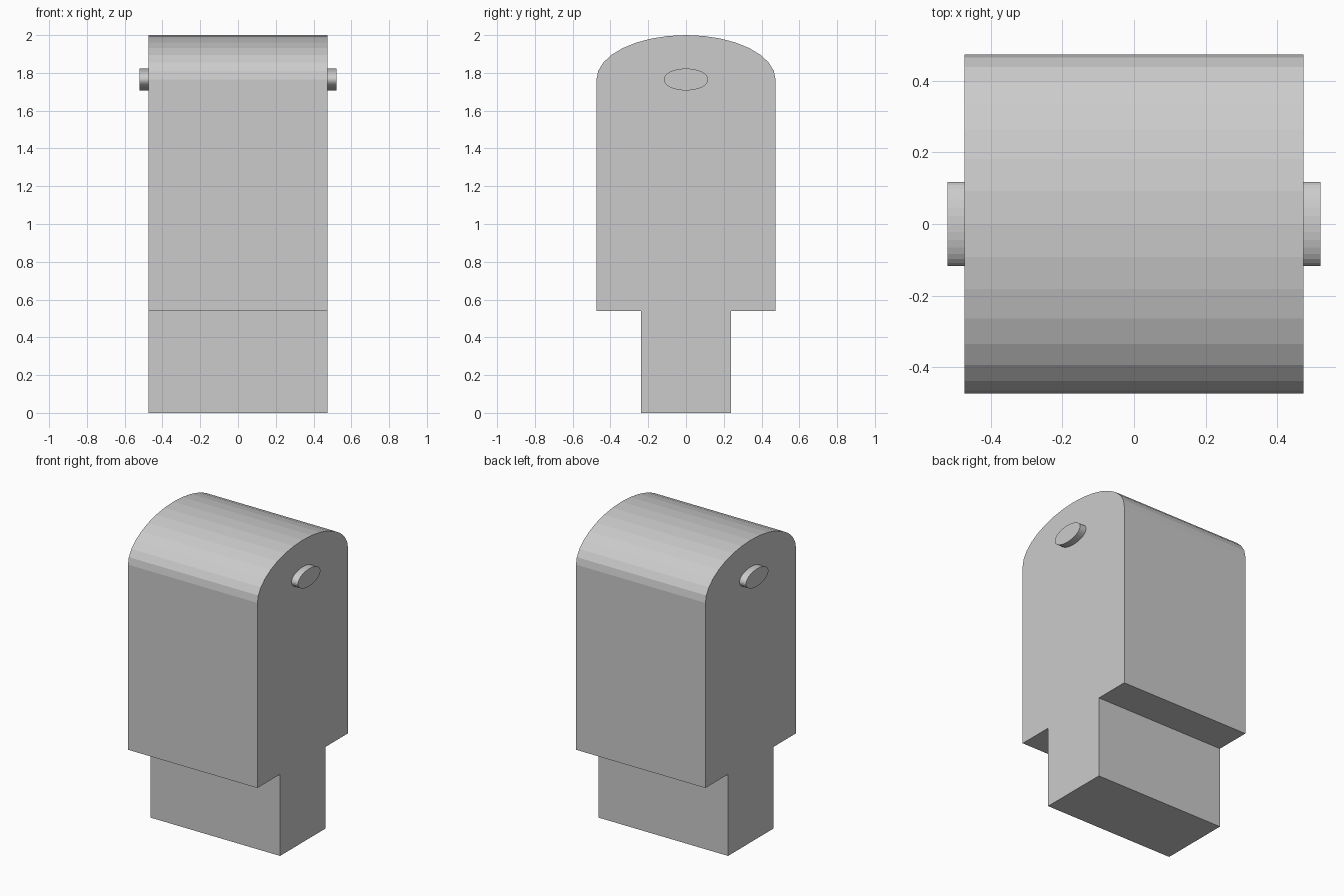
import bpy, bmesh
from math import sin, cos, pi

if "Cube" in bpy.data.objects:
    bpy.data.objects.remove(bpy.data.objects["Cube"])

HALF = 0.474       # half width of the block in x and y
AXIS_Z = 1.765     # height of the pin and of the dome's centre
SIDES = 32         # sides of a full ellipse


def arc(ry, rz, steps):
    """Elliptical arc in (y, z) about the axis, starting at +y."""
    return [(ry * cos(2 * pi * i / SIDES), AXIS_Z + rz * sin(2 * pi * i / SIDES))
            for i in range(steps)]


def extrude_x(name, profile, half_length):
    """Extrude a closed (y, z) profile symmetrically along x."""
    bm = bmesh.new()
    face = bm.faces.new([bm.verts.new((-half_length, y, z)) for y, z in profile])
    new = bmesh.ops.extrude_face_region(bm, geom=[face])["geom"]
    bmesh.ops.translate(bm, vec=(2 * half_length, 0, 0),
                        verts=[v for v in new if isinstance(v, bmesh.types.BMVert)])
    bmesh.ops.recalc_face_normals(bm, faces=bm.faces)
    mesh = bpy.data.meshes.new(name)
    bm.to_mesh(mesh)
    bm.free()
    obj = bpy.data.objects.new(name, mesh)
    bpy.context.collection.objects.link(obj)
    return obj


# Domed block with its narrower foot, as one outline
dome = arc(HALF, 2 - AXIS_Z, SIDES // 2 + 1)
foot, step = HALF / 2, 0.54
outline = dome + [(-HALF, step), (-foot, step), (-foot, 0),
                  (foot, 0), (foot, step), (HALF, step)]
extrude_x("domed_block", outline, HALF)

# Flattened pin passing through the block
extrude_x("cross_pin", arc(0.118, 0.058, SIDES), 0.521)
